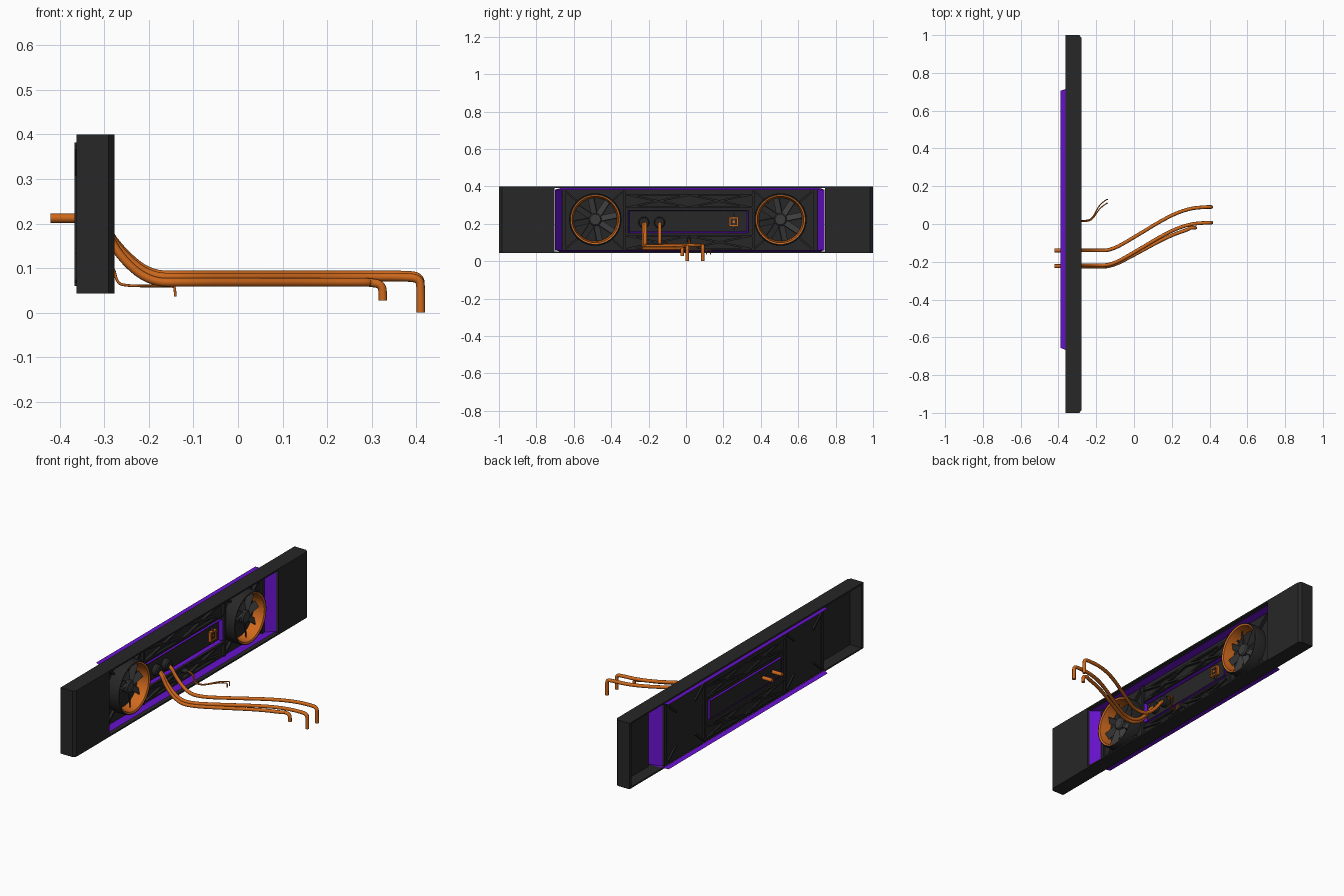
import bpy, bmesh, math
from mathutils import Vector, Matrix

if "Cube" in bpy.data.objects:
    bpy.data.objects.remove(bpy.data.objects["Cube"])


def material(name, rgb):
    m = bpy.data.materials.new(name)
    m.diffuse_color = (*rgb, 1)
    m.use_nodes = True
    m.node_tree.nodes["Principled BSDF"].inputs["Base Color"].default_value = m.diffuse_color
    return m


DARK = material("dark_metal", (0.02, 0.02, 0.02))
GREY = material("fan_grey", (0.045, 0.045, 0.045))
ORANGE = material("orange", (0.62, 0.14, 0.012))
PURPLE = material("purple", (0.14, 0.006, 0.62))


def finish(name, bm, mat, smooth=False):
    bmesh.ops.recalc_face_normals(bm, faces=bm.faces)
    me = bpy.data.meshes.new(name)
    bm.to_mesh(me)
    bm.free()
    me.materials.append(mat)
    ob = bpy.data.objects.new(name, me)
    bpy.context.collection.objects.link(ob)
    if smooth:
        bpy.context.view_layer.objects.active = ob
        ob.select_set(True)
        bpy.ops.object.shade_smooth_by_angle(angle=math.radians(35))
        ob.select_set(False)
    return ob


def add_box(bm, lo, hi, matrix=Matrix()):
    lo, hi = Vector(lo), Vector(hi)
    m = matrix @ Matrix.Translation((lo + hi) / 2) @ Matrix.Diagonal((*(hi - lo), 1))
    bmesh.ops.create_cube(bm, size=1, matrix=m)


def box(name, lo, hi, mat):
    bm = bmesh.new()
    add_box(bm, lo, hi)
    return finish(name, bm, mat)


def lathe(name, profile, y, z, mat, steps=40):
    """Spin (x, radius) points about an axis along x."""
    bm = bmesh.new()
    vs = [bm.verts.new((x, y + r, z)) for x, r in profile]
    es = [bm.edges.new(p) for p in zip(vs, vs[1:])]
    bmesh.ops.spin(bm, geom=vs + es, cent=(0, y, z), axis=(1, 0, 0),
                   angle=math.tau, steps=steps, use_duplicate=False)
    bmesh.ops.remove_doubles(bm, verts=bm.verts, dist=1e-5)
    return finish(name, bm, mat, True)


def sheets(name, quads, mat):
    bm = bmesh.new()
    for q in quads:
        bm.faces.new([bm.verts.new(p) for p in q])
    return finish(name, bm, mat)


def tube(name, pts, r, mat):
    cu = bpy.data.curves.new(name, 'CURVE')
    cu.dimensions = '3D'
    cu.bevel_depth, cu.bevel_resolution = r, 2
    cu.use_fill_caps = True
    cu.resolution_u = 6
    sp = cu.splines.new('NURBS')
    sp.points.add(len(pts) - 1)
    for p, c in zip(sp.points, pts):
        p.co = (*c, 1)
    sp.order_u, sp.use_endpoint_u = 3, True
    cu.materials.append(mat)
    ob = bpy.data.objects.new(name, cu)
    bpy.context.collection.objects.link(ob)
    return ob


# Outer shell: chamfered plan extruded upward, then opened from front and back
bm = bmesh.new()
plan = [(-.362, -1), (-.29, -1), (-.277, -.985), (-.277, .985), (-.29, 1), (-.362, 1)]
face = bm.faces.new([bm.verts.new((x, y, .043)) for x, y in plan])
ext = bmesh.ops.extrude_face_region(bm, geom=[face])
bmesh.ops.translate(bm, vec=(0, 0, .357),
                    verts=[v for v in ext["geom"] if isinstance(v, bmesh.types.BMVert)])
shell = finish("outer_shell", bm, DARK)
for name, lo, hi in (("front_opening", (-.5, -.702, .051), (0, .742, .392)),
                     ("back_recess", (-.5, -.982, .0511), (-.295, .982, .3919))):
    cut = box(name, lo, hi, DARK)
    cut.hide_render = True
    cut.hide_set(True)
    mod = shell.modifiers.new(name, 'BOOLEAN')
    mod.operation, mod.object, mod.solver = 'DIFFERENCE', cut, 'EXACT'
bpy.context.view_layer.objects.active = shell
for mod in list(shell.modifiers):
    bpy.ops.object.modifier_apply(modifier=mod.name)
for name in ("front_opening", "back_recess"):
    bpy.data.objects.remove(bpy.data.objects[name])

# Purple lining of the big opening: flared top and bottom, slanted ends
F, B, P = -.288, -.39, -.35
sheets("purple_lining", [
    [(F, -.70, .382), (F, .74, .382), (B, .705, .396), (B, -.655, .396)],
    [(F, -.70, .060), (F, .74, .060), (B, .705, .046), (B, -.655, .046)],
    [(F, -.70, .058), (F, -.70, .384), (P, -.662, .388), (P, -.662, .054)],
    [(F, .74, .058), (F, .74, .384), (P, .702, .388), (P, .702, .054)]], PURPLE)

# Inner back plate with end bars
box("back_plate", (-.358, -.662, .054), (-.345, .702, .388), DARK)
for n, y in (("near", -.662), ("far", .682)):
    box("plate_end_bar_" + n, (-.362, y, .056), (-.333, y + .02, .386), DARK)

# Truss ribs on both faces of the plate
bm = bmesh.new()


def rib(a, b, w=.010):
    d = Vector((0, b[0] - a[0], b[1] - a[1]))
    m = Matrix.Translation((0, a[0], a[1])) @ Matrix.Rotation(math.atan2(d.z, d.y), 4, 'X')
    add_box(bm, (-.367, 0, -w / 2), (-.33, d.length, w / 2), m)


for z0, z1 in ((.068, .135), (.288, .355)):
    for y0, y1 in ((-.31, .015), (.015, .34)):
        rib((y0, z0), (y1, z1))
        rib((y0, z1), (y1, z0))
    for z in (z0, z1):
        rib((-.33, z), (.36, z), .008)
for y in (-.33, .36):
    rib((y, .06), (y, .382), .014)
for y0, y1 in ((-.64, -.34), (.37, .67)):
    for za, zb in ((.07, .13), (.37, .31)):
        rib((y0, za), (y0 + .07, zb))
        rib((y1, za), (y1 - .07, zb))
finish("truss_ribs", bm, DARK)

# Central compartment: purple walls around a dark panel
sheets("center_walls", [
    [(-.325, -.307, .272), (-.325, .332, .272), (-.368, .318, .262), (-.368, -.293, .262)],
    [(-.325, -.307, .152), (-.325, .332, .152), (-.368, .318, .164), (-.368, -.293, .164)],
    [(-.325, -.309, .152), (-.325, -.309, .272), (-.367, -.293, .262), (-.367, -.293, .164)],
    [(-.325, .334, .152), (-.325, .334, .272), (-.367, .318, .262), (-.367, .318, .164)]], PURPLE)
box("center_panel", (-.364, -.293, .164), (-.338, .318, .262), DARK)

# Fans: casing, orange duct, hub and eight pitched blades
Z = .223
for n, y in (("near", -.485), ("far", .505)):
    lathe("fan_casing_" + n, [(-.345, .14), (-.29, .14), (-.279, .136), (-.279, .131)], y, Z, DARK)
    lathe("fan_duct_" + n, [(-.279, .134), (-.283, .124), (-.344, .116)], y, Z, ORANGE)
    lathe("fan_backing_" + n, [(-.343, .118), (-.343, 0)], y, Z, DARK)
    lathe("fan_hub_" + n, [(-.343, .034), (-.308, .034), (-.302, .028), (-.302, 0)], y, Z, GREY, 24)
    bm = bmesh.new()
    for i in range(8):
        m = (Matrix.Translation((-.322, y, Z)) @ Matrix.Rotation(math.tau * i / 8 + .2, 4, 'X')
             @ Matrix.Rotation(.9, 4, 'Y'))
        add_box(bm, (-.018, 0, -.002), (.018, .116, .002),
                Matrix.Translation((-.322, y, Z)) @ Matrix.Rotation(math.tau * i / 8 + .2, 4, 'X')
                @ Matrix.Rotation(1.0, 4, 'Y'))
    finish("fan_blades_" + n, bm, GREY)

# Dark grommets where the hoses and cable pass the panel
for n, y, z, r in (("a", -.142, .207, .03), ("b", -.225, .207, .03), ("cable", .015, .113, .013)):
    lathe("grommet_" + n, [(-.345, r), (-.315, r), (-.308, r * .8), (-.308, 0)], y, z, DARK, 20)


# Orange hoses: drop out of the panel, sweep sideways, bend down at the tip
def hose(name, y0, xe, ye, zl, zr, r=.0095):
    tube(name, [(-.34, y0, .21), (-.305, y0, .205), (-.27, y0, .13 + zl - .068),
                (-.20, y0, zl), (-.12, y0, zl), (0, y0 + .3 * (ye - y0), zl),
                (.18, y0 + .78 * (ye - y0), zl), (.29, ye - .008, zl),
                (xe - .03, ye, zl), (xe, ye, zl - .004), (xe + .002, ye, zl - .03),
                (xe + .002, ye, zr)], r, ORANGE)


hose("hose_a", -.140, .408, .09, .085, 0)
hose("hose_b", -.218, .408, .007, .080, 0)
hose("hose_c", -.226, .323, -.02, .068, .027)

# Straight hose stubs at the back
for n, y in (("a", -.14), ("b", -.223)):
    tube("hose_stub_" + n, [(-.42, y, .212), (-.38, y, .212), (-.34, y, .212)], .0105, ORANGE)

# Thin cable pair
for n, ye, y0 in (("a", .11, .013), ("b", .13, .019)):
    tube("thin_cable_" + n, [(-.32, y0, .115), (-.28, y0, .112), (-.272, y0, .066), (-.25, y0, .061),
                             (-.22, y0 + .01, .06), (-.185, ye - .03, .06), (-.145, ye, .06),
                             (-.141, ye, .055), (-.141, ye, .036)], .003, ORANGE)

# Small socket: orange frame, dark core, bracket and centre pin
bm = bmesh.new()
for s in (-1, 1):
    add_box(bm, (-.34, .255 + s * .022 - .004, .185), (-.322, .255 + s * .022 + .004, .237))
    add_box(bm, (-.34, .229, .211 + s * .022 - .004), (-.322, .281, .211 + s * .022 + .004))
add_box(bm, (-.34, .249, .205), (-.324, .261, .217))
finish("socket_frame", bm, ORANGE)
box("socket_core", (-.34, .235, .191), (-.328, .275, .231), DARK)
box("socket_bracket", (-.34, .252, .168), (-.326, .258, .256), GREY)
